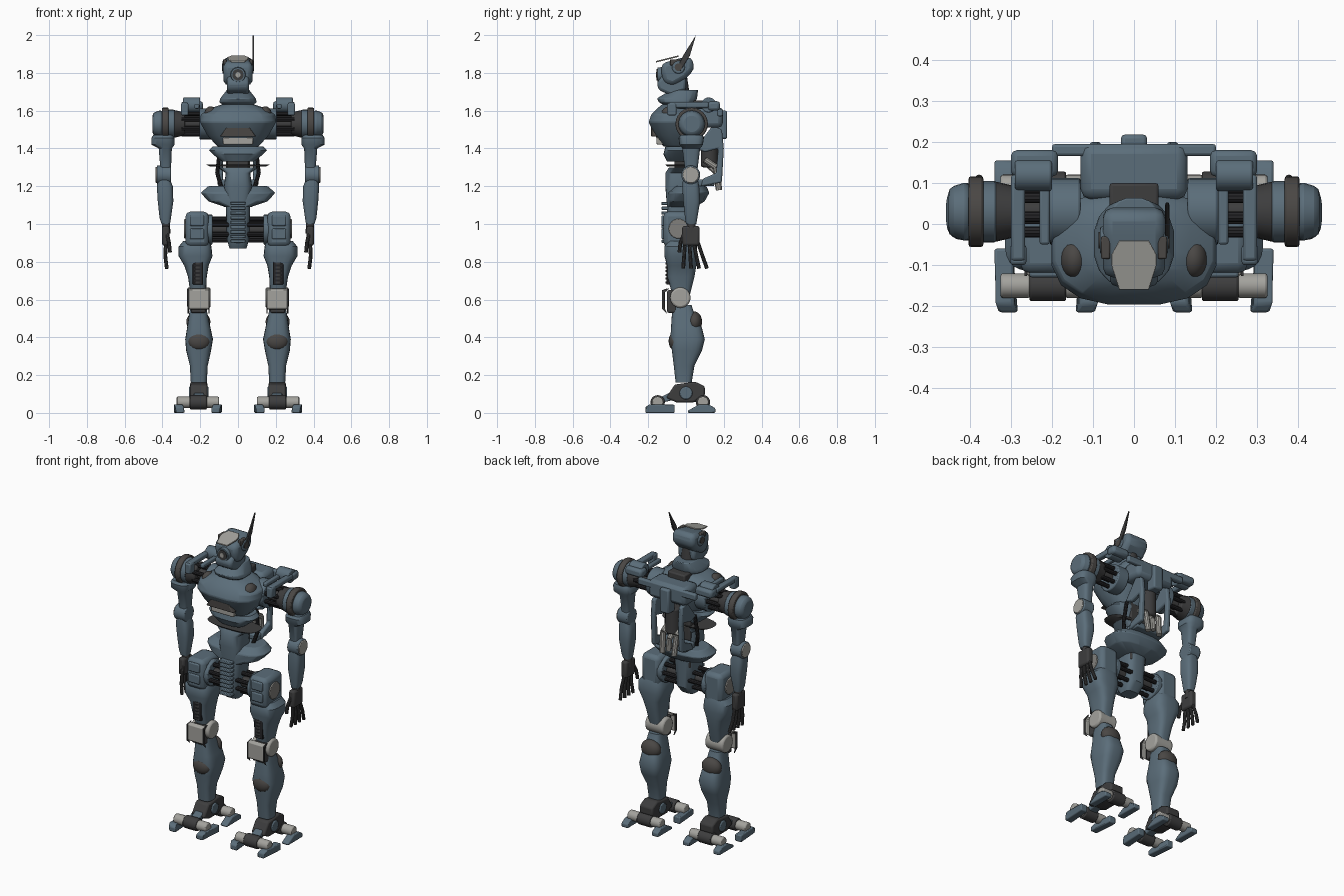
import bpy, bmesh, math
from mathutils import Vector

if "Cube" in bpy.data.objects:
    bpy.data.objects.remove(bpy.data.objects["Cube"], do_unlink=True)


def paint(name, red, green, blue):
    material = bpy.data.materials.new(name)
    material.use_nodes = True
    colour = (red, green, blue, 1)
    material.diffuse_color = colour
    material.node_tree.nodes["Principled BSDF"].inputs["Base Color"].default_value = colour
    return material


steel = paint("steel blue", .105, .155, .195)
brown = paint("brown grey", .068, .063, .059)
charcoal = paint("charcoal", .047, .047, .048)
black = paint("black rubber", .018, .018, .02)
grey = paint("mid grey", .22, .215, .2)
silver = paint("pale grey", .37, .365, .34)


def finish(name, mesh_data, material, bevel=0, mirrored=False):
    """Turn a bmesh into an object, optionally bevelled and mirrored across x."""
    bmesh.ops.recalc_face_normals(mesh_data, faces=mesh_data.faces)
    mesh = bpy.data.meshes.new(name)
    mesh_data.to_mesh(mesh)
    mesh_data.free()
    mesh.materials.append(material)
    part = bpy.data.objects.new(name, mesh)
    bpy.context.collection.objects.link(part)
    bpy.ops.object.select_all(action="DESELECT")
    part.select_set(True)
    bpy.context.view_layer.objects.active = part
    bpy.ops.object.shade_smooth_by_angle(angle=math.radians(35))
    if bevel:
        modifier = part.modifiers.new("edge bevel", "BEVEL")
        modifier.width, modifier.segments = bevel, 2
        modifier.limit_method = "ANGLE"
    if mirrored:
        part.modifiers.new("mirror", "MIRROR")
    return part


def bridge(mesh_data, rings):
    """Skin a list of equal vertex rings and cap both ends."""
    rings = [[mesh_data.verts.new(point) for point in ring] for ring in rings]
    for lower, upper in zip(rings, rings[1:]):
        for i in range(len(lower)):
            mesh_data.faces.new((lower[i - 1], lower[i], upper[i], upper[i - 1]))
    mesh_data.faces.new(rings[0])
    mesh_data.faces.new(rings[-1])


def slab(name, material, axis, low, high, points, bevel=.006, mirrored=False):
    """Extrude a flat outline along one axis."""
    place = {"x": lambda d, a, b: (d, a, b), "y": lambda d, a, b: (a, d, b),
             "z": lambda d, a, b: (a, b, d)}[axis]
    mesh_data = bmesh.new()
    bridge(mesh_data, [[place(depth, a, b) for a, b in points] for depth in (low, high)])
    return finish(name, mesh_data, material, bevel, mirrored)


def box(name, material, xs, ys, zs, bevel=.008, mirrored=False):
    (back, front), (low, high) = ys, zs
    outline = [(back, low), (front, low), (front, high), (back, high)]
    return slab(name, material, "x", *xs, outline, bevel, mirrored)


def rod(name, material, start, end, radius, tip=None, bevel=0, mirrored=False, sides=24):
    start, end = Vector(start), Vector(end)
    turn = (end - start).to_track_quat("Z", "Y")
    rings = []
    for centre, size in ((start, radius), (end, radius if tip is None else tip)):
        angles = [math.tau * i / sides for i in range(sides)]
        rings.append([centre + turn @ Vector((size * math.cos(a), size * math.sin(a), 0)) for a in angles])
    mesh_data = bmesh.new()
    bridge(mesh_data, rings)
    return finish(name, mesh_data, material, bevel, mirrored)


def axle(name, material, xs, y, z, radius, tip=None, bevel=.006, mirrored=True):
    return rod(name, material, (xs[0], y, z), (xs[1], y, z), radius, tip, bevel, mirrored)


def loft(name, material, sections, power=.6, mirrored=False, sides=24, bevel=0):
    """Skin rounded sections given as z, x range, y range."""
    def rounded(value):
        return math.copysign(abs(value) ** power, value)
    rings = []
    for z, left, right, front, back in sections:
        angles = [math.tau * (i + .5) / sides for i in range(sides)]
        rings.append([((left + right) / 2 + (right - left) / 2 * rounded(math.cos(a)),
                       (front + back) / 2 + (back - front) / 2 * rounded(math.sin(a)), z) for a in angles])
    mesh_data = bmesh.new()
    bridge(mesh_data, rings)
    return finish(name, mesh_data, material, bevel, mirrored)


def blob(name, material, centre, size, mirrored=True):
    mesh_data = bmesh.new()
    bmesh.ops.create_uvsphere(mesh_data, u_segments=20, v_segments=12, radius=1)
    bmesh.ops.scale(mesh_data, vec=size, verts=mesh_data.verts)
    bmesh.ops.translate(mesh_data, vec=centre, verts=mesh_data.verts)
    return finish(name, mesh_data, material, 0, mirrored)


def hose(name, material, points, radius, mirrored=True):
    for start, end in zip(points, points[1:]):
        rod(name, material, start, end, radius, mirrored=mirrored, sides=10)


def pistons(name, xs, y, z, spread, count=7):
    for i in range(count):
        a = math.tau * i / count
        dy, dz = spread * math.cos(a), spread * math.sin(a)
        rod(name, black, (xs[0], y + dy, z + dz), (xs[1], y + dy, z + dz), .013, mirrored=True, sides=10)


# Head: shell, visor, camera eye, ear discs and antenna
slab("head_shell", steel, "x", -.076, .076, [(-.13, 1.85), (-.03, 1.878), (.03, 1.885), (.045, 1.82),
     (0, 1.77), (-.07, 1.73), (-.12, 1.75), (-.13, 1.8)], .024)
slab("jaw", steel, "x", -.058, .058, [(-.12, 1.79), (-.155, 1.75), (-.145, 1.71), (-.08, 1.68), (0, 1.71), (0, 1.78)], .015)
visor = slab("visor", silver, "z", 1.872, 1.88, [(-.036, -.16), (.036, -.16), (.055, -.1), (.055, -.075), (.036, -.04),
             (-.036, -.04), (-.055, -.075), (-.055, -.1)], .002)
for vertex in visor.data.vertices:
    vertex.co.z += (vertex.co.y + .09) * .25
box("brow_patch", brown, (.058, .08), (-.085, -.03), (1.84, 1.872), .004, True)
rod("eye_ring", steel, (0, -.1, 1.79), (0, -.152, 1.79), .044, .038)
rod("eye_glass", charcoal, (0, -.15, 1.79), (0, -.156, 1.79), .03)
rod("eye_lens", silver, (0, -.15, 1.79), (0, -.16, 1.79), .014)
axle("ear_disc", steel, (.06, .083), -.04, 1.83, .034)
axle("ear_cap", brown, (.08, .086), -.04, 1.83, .02, bevel=0)
slab("antenna", charcoal, "x", .076, .086, [(-.05, 1.82), (-.03, 1.81), (.02, 1.89), (.053, 2), (-.01, 1.9)], .002)
rod("neck", charcoal, (0, -.01, 1.58), (0, -.04, 1.78), .045)
box("neck_base", charcoal, (-.06, .06), (-.02, .1), (1.58, 1.655))
loft("collar", steel, [(1.625, -.075, .075, -.11, 0), (1.645, -.1, .1, -.145, .05), (1.665, -.095, .095, -.155, .06),
     (1.71, -.06, .06, -.08, .065)], .75, sides=16, bevel=.004)

# Chest and its front panels
loft("chest", steel, [(1.41, -.11, .11, -.12, .04), (1.47, -.165, .165, -.168, .06), (1.54, -.205, .205, -.2, .08),
     (1.58, -.2, .2, -.185, .08), (1.615, -.14, .14, -.15, .07), (1.635, -.08, .08, -.125, .05)], .75, sides=16, bevel=.006)
slab("chest_panel", brown, "y", -.184, -.1, [(-.095, 1.462), (.095, 1.462), (.06, 1.512), (-.06, 1.512)], .005)
slab("chest_plate", silver, "z", 1.42, 1.46, [(-.08, -.156), (.08, -.156), (.065, -.08), (-.065, -.08)], .006)
blob("collar_patch", brown, (.145, -.085, 1.578), (.034, .048, .045))

# Abdomen, waist and pelvis
box("spine_core", charcoal, (-.055, .055), (-.06, .04), (1.05, 1.45))
loft("abdomen_band", steel, [(1.33, -.085, .085, -.1, .03), (1.37, -.135, .135, -.12, .04), (1.39, -.155, .155, -.115, .04),
     (1.41, -.135, .135, -.11, .04)], .7)
loft("waist_blade", charcoal, [(1.305, -.15, .15, -.1, .04), (1.315, -.17, .17, -.11, .045)], .7)
loft("waist", steel, [(1.08, -.055, .055, -.1, .02), (1.2, -.075, .075, -.11, .04), (1.27, -.065, .065, -.11, .04),
     (1.3, -.11, .11, -.09, .04)])
hose("waist_hose", black, [(.085, .02, 1.18), (.11, .04, 1.27), (.095, .05, 1.4)], .011)
loft("pelvis", steel, [(1.09, -.07, .07, -.1, .05), (1.12, -.16, .16, -.1, .1), (1.165, -.2, .2, -.095, .125),
     (1.2, -.16, .16, -.06, .11)], .75, sides=16, bevel=.005)
loft("hip_core", steel, [(.87, -.045, .045, -.08, 0), (.92, -.06, .06, -.11, .04), (1.1, -.065, .065, -.1, .05)])
for step in range(9):
    z = .9 + step * .025
    box("groin_rib", steel, (-.04, .04), (-.13, -.09), (z, z + .017), .004)

# Backpack, rear frame and shoulder yoke
box("backpack", steel, (-.13, .13), (.06, .195), (1.51, 1.62), .025)
box("backpack_spine", steel, (-.032, .032), (.15, .218), (1.45, 1.6), .01)
box("yoke_bar", steel, (-.2, .2), (.165, .195), (1.57, 1.61))
box("yoke_block", steel, (.185, .3), (.115, .18), (1.6, 1.65), .015, True)
axle("yoke_disc", steel, (.2, .29), .12, 1.63, .04)
box("yoke_strut", steel, (.265, .3), (-.09, .12), (1.615, 1.645), .008, True)
box("yoke_front", steel, (.262, .302), (-.1, -.05), (1.575, 1.64), .008, True)
box("yoke_inner", steel, (.205, .23), (-.05, .12), (1.61, 1.635), .006, True)
slab("rear_pillar", steel, "x", .08, .108, [(.05, 1.4), (.14, 1.52), (.19, 1.5), (.2, 1.4), (.19, 1.22),
     (.08, 1.2), (.09, 1.24), (.16, 1.27), (.17, 1.4), (.1, 1.38)], .008, True)
box("rear_shelf", steel, (-.1, .1), (.05, .15), (1.2, 1.235))
rod("canister", charcoal, (0, .125, 1.3), (0, .125, 1.46), .045, bevel=.01)
hose("exhaust_pipe", silver, [(.045, .1, 1.34), (.047, .16, 1.3), (.04, .175, 1.18)], .017)
hose("middle_pipe", silver, [(0, .12, 1.31), (0, .165, 1.27), (0, .17, 1.2)], .016, False)

# Shoulders
axle("shoulder_hub", steel, (.13, .205), .03, 1.53, .082)
axle("shoulder_core", charcoal, (.2, .3), .03, 1.53, .03)
pistons("shoulder_piston", (.2, .3), .03, 1.53, .055)
axle("shoulder_cone", charcoal, (.28, .34), .03, 1.53, .06, .074)
axle("shoulder_spacer", steel, (.335, .375), .03, 1.53, .075)
axle("shoulder_ring", brown, (.367, .403), .03, 1.53, .086)
axle("shoulder_cap", steel, (.4, .453), .03, 1.53, .075, .058, .015)

# Arms
loft("upper_arm", steel, [(1.47, .345, .45, -.03, .09), (1.455, .335, .458, -.04, .095), (1.42, .335, .458, -.035, .09),
     (1.4, .35, .42, -.02, .075), (1.28, .355, .41, -.005, .06)], mirrored=True)
axle("elbow", steel, (.355, .43), .025, 1.26, .05)
axle("elbow_cap", silver, (.425, .436), .025, 1.26, .043, bevel=.003)
loft("forearm", steel, [(1.25, .365, .42, -.015, .06), (1.2, .345, .43, -.02, .07), (1.12, .342, .425, -.015, .075),
     (1.03, .355, .415, -.005, .06), (1, .36, .405, 0, .055)], mirrored=True)
rod("wrist", charcoal, (.382, .028, 1.02), (.38, .03, .95), .022, mirrored=True)
box("palm", charcoal, (.362, .402), (-.02, .072), (.885, .99), .012, True)
for finger in range(4):
    root, tip = -.005 + finger * .023, -.015 + finger * .042
    knuckle = (root + tip) / 2
    hose("finger", charcoal, [(.382, root, .9), (.385, knuckle, .83), (.377, tip, .765)], .01)
hose("thumb", charcoal, [(.375, -.01, .95), (.365, -.03, .9), (.36, -.035, .85)], .01)

# Hips and thighs
pistons("hip_piston", (.04, .17), -.03, .97, .058)
axle("hip_core_axle", charcoal, (.04, .17), -.03, .97, .03)
box("hip_block", steel, (.155, .278), (-.12, .05), (.88, 1.065), .025, True)
axle("hip_collar", steel, (.135, .17), -.03, .97, .08)
axle("hip_cap", grey, (.27, .285), -.04, .975, .052, bevel=.004)
for z in (.92, .99):
    box("hip_panel", steel, (.18, .255), (-.13, -.11), (z, z + .055), .006, True)
loft("thigh", steel, [(.91, .15, .29, -.1, .05), (.88, .14, .315, -.115, .06), (.83, .135, .315, -.115, .06),
     (.78, .155, .285, -.1, .055), (.72, .165, .265, -.1, .045), (.62, .17, .25, -.07, .02)], mirrored=True)
box("spring_bay", black, (.185, .24), (-.104, -.07), (.68, .8), .004, True)
for step in range(6):
    z = .685 + step * .02
    rod("spring_coil", charcoal, (.212, -.085, z), (.212, -.085, z + .011), .024, mirrored=True, sides=14)

# Knees and shins
axle("knee_joint", silver, (.145, .27), -.03, .61, .054, bevel=.01)
slab("knee_guard", silver, "x", .155, .262, [(-.1, .66), (-.125, .65), (-.125, .555), (-.112, .545), (-.112, .64), (-.1, .645)], .004, True)
for low, high in ((.15, .157), (.26, .267)):
    slab("knee_guard_edge", charcoal, "x", low, high, [(-.085, .66), (-.127, .65), (-.127, .55), (-.1, .525), (-.115, .56), (-.115, .64)], .001, True)
box("knee_filler", charcoal, (.17, .25), (-.1, -.05), (.53, .65), .008, True)
loft("shin", steel, [(.57, .17, .25, -.07, .03), (.52, .16, .26, -.075, .045), (.45, .145, .27, -.08, .085),
     (.39, .132, .28, -.083, .1), (.33, .142, .275, -.075, .085), (.25, .16, .255, -.065, .045),
     (.16, .165, .25, -.055, .03)], mirrored=True)
blob("shin_patch", brown, (.207, -.062, .38), (.058, .03, .048))
blob("calf_patch", brown, (.21, .045, .482), (.064, .04, .055))

# Ankles and feet
slab("ankle", charcoal, "x", .162, .253, [(-.105, .08), (-.06, .15), (.05, .165), (.1, .14), (.1, .09), (.04, .055), (-.05, .055)], .01, True)
axle("ankle_disc", steel, (.155, .26), 0, .105, .034)
slab("foot_arm", steel, "x", .18, .235, [(-.15, .05), (-.15, .075), (-.08, .11), (.06, .11), (.09, .08), (.09, .045), (.04, .06), (-.08, .065)], .006, True)
for place, y in (("toe", -.15), ("heel", .09)):
    axle(place + "_bar", charcoal, (.165, .255), y, .056, .038)
    for low, high in ((.1, .168), (.252, .325)):
        axle(place + "_roller", silver, (low, high), y, .056, .03)
# Claw-like pads curve inward at the front
for low, high, lean in ((.085, .13, .012), (.295, .34, -.012)):
    toe = slab("toe_pad", steel, "x", low, high, [(-.215, 0), (-.215, .03), (-.195, .045), (-.06, .043), (-.06, 0)], .006, True)
    for vertex in toe.data.vertices:
        if vertex.co.y < -.2:
            vertex.co.x += lean
    slab("heel_pad", steel, "x", low, high, [(.01, 0), (.01, .012), (.07, .045), (.12, .045), (.155, .025), (.155, 0)], .006, True)
